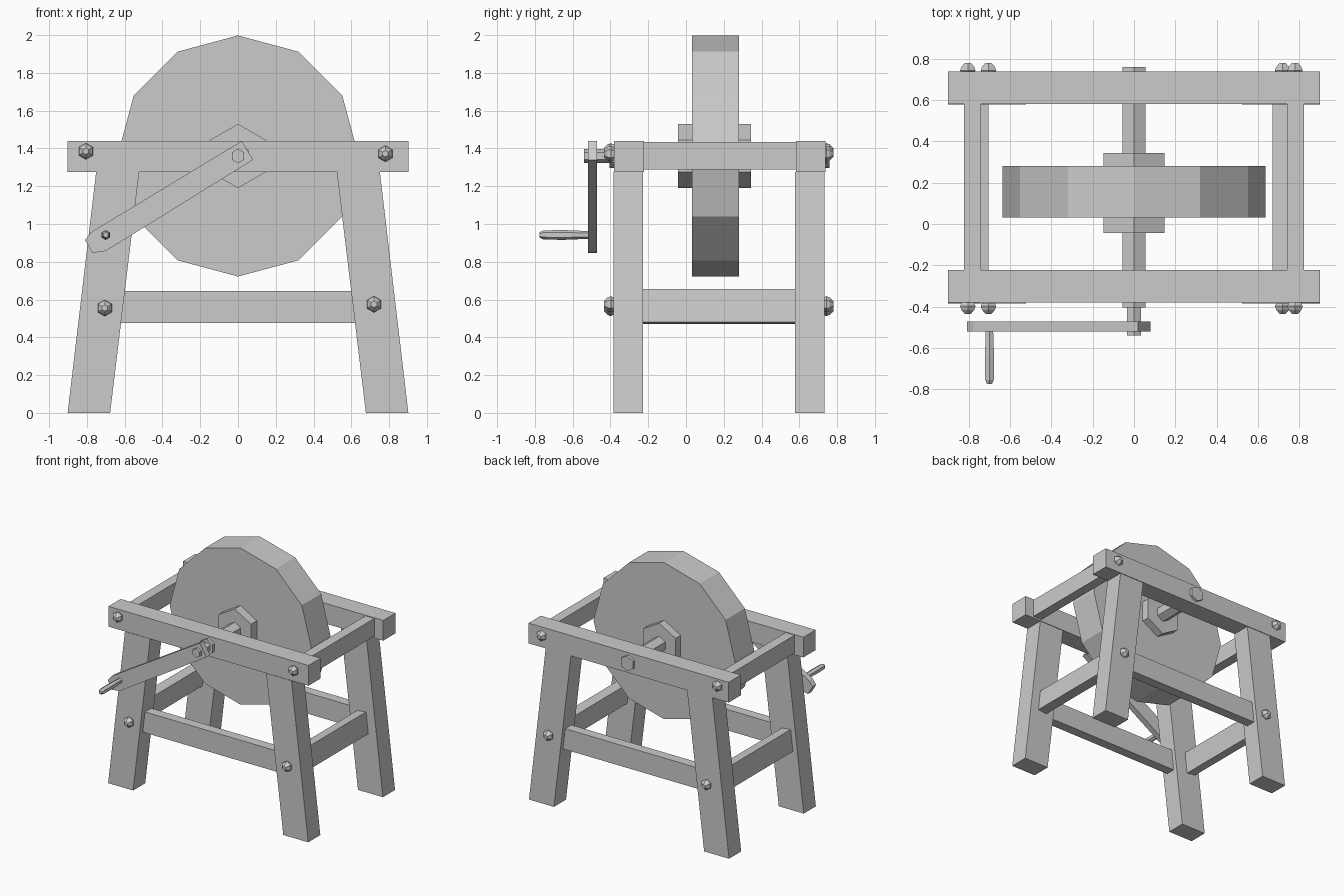
import bpy, bmesh, math
from mathutils import Matrix

cube = bpy.data.objects.get("Cube")
if cube:
    bpy.data.objects.remove(cube, do_unlink=True)

grey = bpy.data.materials.new("plain_grey")
grey.use_nodes = True
colour = (0.6, 0.6, 0.6, 1)
grey.diffuse_color = colour
grey.node_tree.nodes["Principled BSDF"].inputs["Base Color"].default_value = colour


def finish(name, bm):
    bmesh.ops.recalc_face_normals(bm, faces=bm.faces)
    mesh = bpy.data.meshes.new(name)
    bm.to_mesh(mesh)
    bm.free()
    mesh.materials.append(grey)
    ob = bpy.data.objects.new(name, mesh)
    bpy.context.collection.objects.link(ob)
    return ob


def loft(name, rings):
    """Join matching outlines, given as (y, [(x, z), ...]), and cap both ends."""
    bm = bmesh.new()
    loops = [[bm.verts.new((x, y, z)) for x, z in outline] for y, outline in rings]
    n = len(loops[0])
    for a, b in zip(loops, loops[1:]):
        for i in range(n):
            j = (i + 1) % n
            bm.faces.new((a[i], a[j], b[j], b[i]))
    bm.faces.new(loops[0])
    bm.faces.new(loops[-1])
    return finish(name, bm)


def prism(name, outline, y0, y1):
    return loft(name, [(y0, outline), (y1, outline)])


def turned(name, x, z, sections, sides=6):
    """Faceted round part along y, with sections of (y, radius)."""
    def ring(r):
        angles = [math.pi / 2 + i * math.tau / sides for i in range(sides)]
        return [(x + r * math.cos(a), z + r * math.sin(a)) for a in angles]
    return loft(name, [(y, ring(r)) for y, r in sections])


def beam(name, centre, size, tilt=0.0):
    bm = bmesh.new()
    bmesh.ops.create_cube(bm, size=1)
    bmesh.ops.scale(bm, vec=size, verts=bm.verts)
    bmesh.ops.rotate(bm, matrix=Matrix.Rotation(tilt, 3, "Y"), verts=bm.verts)
    bmesh.ops.translate(bm, vec=centre, verts=bm.verts)
    return finish(name, bm)


AXLE_Z = 1.36
SPLAY = math.atan2(0.15, 1.275)

# Front and back trestles: top rail, splayed legs, stretcher and bolts
bolts = [(-0.805, 1.385), (0.78, 1.372), (-0.705, 0.555), (0.72, 0.575)]
for end, y, out, bolt_y in (("front", -0.302, -1, -0.38), ("back", 0.66, 1, 0.725)):
    beam(end + "_top_rail", (0, y, 1.357), (1.804, 0.157, 0.165))
    beam(end + "_stretcher", (0, y, 0.56), (1.3, 0.08, 0.17))
    for side, s in (("left", 1), ("right", -1)):
        outline = [(s * 0.677, 0), (s * 0.902, 0), (s * 0.751, 1.276), (s * 0.523, 1.276)]
        prism(f"{end}_{side}_leg", outline, y - 0.082, y + 0.074)
    for i, (x, z) in enumerate(bolts):
        profile = [(0, 0.034), (0.018, 0.043), (0.036, 0.036), (0.055, 0.017)]
        turned(f"{end}_bolt_{i + 1}", x, z, [(bolt_y + out * d, r) for d, r in profile])

# Cross rails joining the trestles
for side, s, low_x in (("left", 1, 0.72), ("right", -1, -0.755)):
    beam(side + "_upper_cross_rail", (s * 0.782, 0.179, 1.362), (0.081, 0.82, 0.145))
    beam(side + "_lower_cross_rail", (low_x, 0.179, 0.563), (0.08, 0.82, 0.175), -s * SPLAY)

# Wheel, hub and axle
turned("grinding_wheel", 0, AXLE_Z, [(0.032, 0.638), (0.28, 0.638)], 12)
turned("hub", 0, AXLE_Z, [(-0.043, 0.17), (0.345, 0.17)])
turned("axle", 0, AXLE_Z, [(-0.405, 0.063), (0.76, 0.063)])
turned("crank_pin", 0, AXLE_Z, [(-0.54, 0.038), (-0.4, 0.038)])

# Crank arm with a clipped lower end, and its handle
arm = [(0.02, 1.44), (0.08, 1.34), (-0.7, 0.857), (-0.77, 0.847), (-0.81, 0.915), (-0.777, 0.957)]
prism("crank_arm", arm, -0.52, -0.472)
grip = [(-0.775, 0.014), (-0.755, 0.024), (-0.65, 0.026), (-0.53, 0.021), (-0.5, 0.021)]
turned("crank_handle", -0.7, 0.942, grip)
